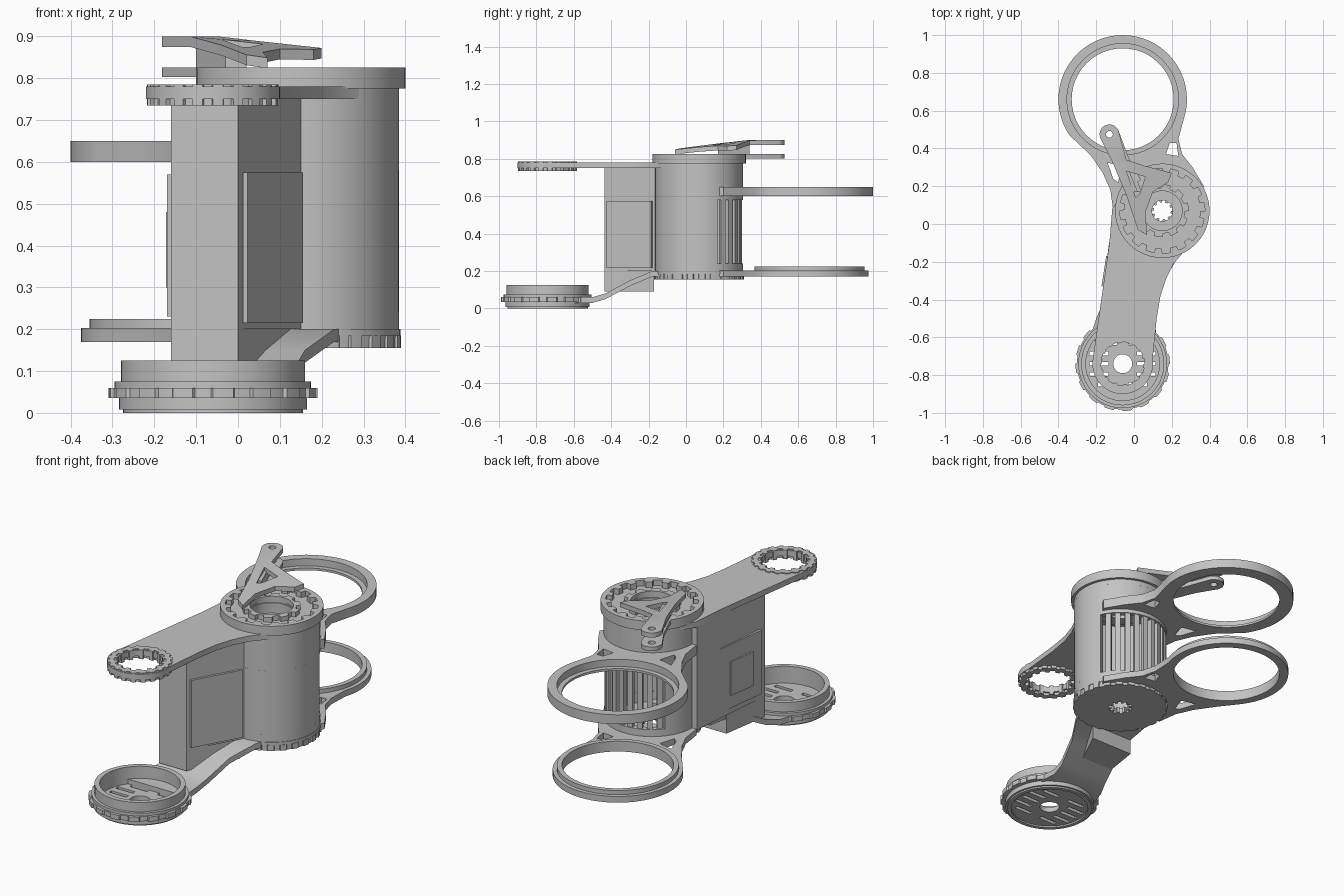
import bpy, bmesh
from math import cos, sin, radians, hypot

cube = bpy.data.objects.get("Cube")
if cube:
    bpy.data.objects.remove(cube)

grey = bpy.data.materials.new("light grey")
grey.use_nodes = True
grey.diffuse_color = (0.55, 0.55, 0.55, 1)
grey.node_tree.nodes["Principled BSDF"].inputs["Base Color"].default_value = (0.55, 0.55, 0.55, 1)

DRUM = (0.15, 0.07)
CUP = (-0.06, -0.74)
RING = (-0.06, 0.66)


def finish(name, mesh):
    ob = bpy.data.objects.new(name, mesh)
    bpy.context.collection.objects.link(ob)
    mesh.materials.clear()
    mesh.materials.append(grey)
    bpy.ops.object.select_all(action='DESELECT')
    ob.select_set(True)
    bpy.context.view_layer.objects.active = ob
    bpy.ops.object.shade_smooth_by_angle(angle=radians(30))
    return ob


def arc(c, r, a0=0, a1=360, n=48):
    full = abs(a1 - a0) == 360
    steps = n if full else n - 1
    return [(c[0] + r * cos(radians(a0 + (a1 - a0) * i / steps)),
             c[1] + r * sin(radians(a0 + (a1 - a0) * i / steps))) for i in range(n)]


def teeth(c, r, depth, count):
    pts = []
    for i in range(count):
        a = 360 * i / count
        w = 360 / count
        pts += arc(c, r, a, a + w * 0.5, 4) + arc(c, r - depth, a + w * 0.55, a + w * 0.95, 4)
    return pts


def sector(c, r0, r1, a0, a1, n=24):
    return arc(c, r1, a0, a1, n) + arc(c, r0, a1, a0, n)


def slab(name, loops, z0, z1, warp=None):
    """Extrude an outline with holes between two heights."""
    cu = bpy.data.curves.new(name, 'CURVE')
    cu.dimensions = '2D'
    cu.fill_mode = 'BOTH'
    cu.extrude = (z1 - z0) / 2
    for loop in loops:
        sp = cu.splines.new('POLY')
        sp.points.add(len(loop) - 1)
        for p, (x, y) in zip(sp.points, loop):
            p.co = (x, y, 0, 1)
        sp.use_cyclic_u = True
    tmp = bpy.data.objects.new(name, cu)
    bpy.context.collection.objects.link(tmp)
    dg = bpy.context.evaluated_depsgraph_get()
    mesh = bpy.data.meshes.new_from_object(tmp.evaluated_get(dg))
    bpy.data.objects.remove(tmp)
    for v in mesh.vertices:
        v.co.z += (z0 + z1) / 2
        if warp:
            v.co.z += warp(v.co.x, v.co.y)
    bm = bmesh.new()
    bm.from_mesh(mesh)
    bmesh.ops.remove_doubles(bm, verts=bm.verts, dist=0.0001)
    bmesh.ops.recalc_face_normals(bm, faces=bm.faces)
    bm.to_mesh(mesh)
    bm.free()
    return finish(name, mesh)


def ramp(name, sections, thick):
    """Loft a strip through (y, left, right, top) sections."""
    bm = bmesh.new()
    rows = [[bm.verts.new(p) for p in ((l, y, z - thick), (r, y, z - thick), (r, y, z), (l, y, z))]
            for y, l, r, z in sections]
    for a, b in zip(rows, rows[1:]):
        for i in range(4):
            bm.faces.new((a[i], a[(i + 1) % 4], b[(i + 1) % 4], b[i]))
    bm.faces.new(rows[0])
    bm.faces.new(rows[-1])
    bmesh.ops.recalc_face_normals(bm, faces=bm.faces)
    mesh = bpy.data.meshes.new(name)
    bm.to_mesh(mesh)
    bm.free()
    return finish(name, mesh)


def wall_plate(name, p, q, out, z0, z1):
    """Thin upright plate from p to q, pushed outward."""
    dx, dy = q[0] - p[0], q[1] - p[1]
    n = hypot(dx, dy)
    ox, oy = dy / n * out, -dx / n * out
    return slab(name, [[p, q, (q[0] + ox, q[1] + oy), (p[0] + ox, p[1] + oy)]], z0, z1)


# Drum housing: hollow shell with a slotted window at the back
slab("drum_lower_shell", [arc(DRUM, 0.235), arc(DRUM, 0.205)], 0.18, 0.24)
slab("drum_upper_shell", [arc(DRUM, 0.235), arc(DRUM, 0.205)], 0.58, 0.79)
slab("drum_wall", [sector(DRUM, 0.205, 0.235, 140, 385, 40)], 0.24, 0.58)
for i in range(9):
    a = 31 + i * 12.5
    slab("window_bar", [sector(DRUM, 0.205, 0.23, a, a + 7, 4)], 0.24, 0.58)
slab("drum_base", [teeth(DRUM, 0.24, 0.006, 24), teeth(DRUM, 0.06, 0.015, 10)], 0.155, 0.185)
slab("drum_base_band", [arc(DRUM, 0.238), arc(DRUM, 0.205)], 0.185, 0.2)

# Drum cap: recessed centre with notched rings
slab("cap_plate", [arc(DRUM, 0.25), arc(DRUM, 0.11)], 0.775, 0.795)
slab("cap_rim", [arc(DRUM, 0.25), teeth(DRUM, 0.225, 0.025, 16)], 0.795, 0.825)
slab("cap_hub", [teeth(DRUM, 0.14, 0.02, 10), arc(DRUM, 0.105)], 0.795, 0.82)
slab("recess_wall", [arc(DRUM, 0.12), arc(DRUM, 0.105)], 0.72, 0.785)
slab("recess_floor", [arc(DRUM, 0.12), arc(DRUM, 0.055)], 0.71, 0.73)

# Upper arm with a toothed ring at its end
arm = arc(CUP, 0.16, 170, 368, 32)
arm += [(0.12, -0.5), (0.14, -0.38), (0.17, -0.29), (0.21, -0.21)]
arm += arc(DRUM, 0.235, -55, 160, 32) + [(-0.115, 0.08), (-0.13, -0.1)]
slab("upper_arm", [arm, arc(CUP, 0.115), arc(DRUM, 0.12)], 0.75, 0.78)
slab("arm_end_ring", [teeth(CUP, 0.158, 0.01, 20), teeth(CUP, 0.125, 0.015, 14)], 0.735, 0.785)

# Electronics box between the drum and the arm, with side panels
slab("box", [[(-0.16, -0.435), (0.0, -0.435), (0.15, -0.165), (0.0, -0.1),
              (-0.08, 0.07), (-0.115, 0.07)]], 0.2, 0.752)
ramp("box_foot", [(-0.435, -0.16, 0.0, 0.21), (-0.17, -0.12, 0.13, 0.21)], 0.12)
wall_plate("right_panel", (0.012, -0.42), (0.145, -0.18), 0.012, 0.215, 0.575)
wall_plate("left_panel", (-0.12, -0.1), (-0.158, -0.4), 0.012, 0.23, 0.57)
wall_plate("left_panel_vent", (-0.138, -0.17), (-0.163, -0.33), 0.009, 0.3, 0.48)

# Lower arm rising from the cup to the drum
ramp("lower_arm", [(-0.62, -0.24, 0.12, 0.06), (-0.5, -0.2, 0.11, 0.06), (-0.43, -0.17, 0.12, 0.08),
                   (-0.3, -0.14, 0.16, 0.15), (-0.18, -0.12, 0.23, 0.2),
                   (-0.06, -0.1, 0.27, 0.2)], 0.03)

# Lower cup with a slotted floor
slots = []
for side in (-1, 1):
    for dy in (-0.11, -0.055, 0.0, 0.055, 0.11):
        x0 = CUP[0] + side * (0.075 if abs(dy) < 0.06 else 0.03)
        x1 = CUP[0] + side * (0.175 if abs(dy) < 0.1 else 0.13)
        y = CUP[1] + dy
        slots.append([(x0, y - 0.01), (x1, y - 0.01), (x1, y + 0.01), (x0, y + 0.01)])
slab("cup_floor", [arc(CUP, 0.225), arc(CUP, 0.05)] + slots, 0.008, 0.035)
slab("cup_foot", [arc(CUP, 0.215), arc(CUP, 0.195)], 0.0, 0.01)
slab("cup_flange", [teeth(CUP, 0.25, 0.008, 16), arc(CUP, 0.195)], 0.035, 0.06)
slab("cup_collar", [arc(CUP, 0.235), arc(CUP, 0.195)], 0.06, 0.075)
slab("cup_wall", [arc(CUP, 0.22), arc(CUP, 0.195)], 0.075, 0.125)


# Rear rings on flared brackets
def rear_ring(name, r, hole, z0, z1):
    out = arc(RING, r, -18, 214, 48)
    out += [(-0.23, 0.365), (-0.165, 0.27), (-0.125, 0.18), (-0.11, 0.07)]
    out += arc(DRUM, 0.22, 180, 25, 24)
    out += [(0.37, 0.2), (0.31, 0.3), (0.255, 0.37), (0.235, 0.45)]
    right_gap = [(0.19, 0.43), (0.225, 0.43), (0.235, 0.36), (0.17, 0.37)]
    left_gap = [(-0.14, 0.325), (-0.06, 0.305), (-0.085, 0.22), (-0.11, 0.24)]
    slab(name, [out, arc(RING, hole), right_gap, left_gap], z0, z1)


rear_ring("upper_rear_ring", 0.34, 0.295, 0.6, 0.65)
slab("upper_ring_lip", [arc(RING, 0.3), arc(RING, 0.27)], 0.6, 0.612)
rear_ring("lower_rear_ring", 0.315, 0.27, 0.17, 0.203)
slab("lower_ring_step", [arc(RING, 0.295), arc(RING, 0.27)], 0.203, 0.225)


# Sloping lever on the cap, ending in a fork
def climb(x, y):
    t = ((0.25 - x) * 0.62 + (y + 0.1) * 0.78) / 0.53
    return 0.07 * min(1, max(0, t))


TIP = (-0.13, 0.475)
lever = arc(TIP, 0.052, 25, 205, 16) + [(-0.115, 0.33), (-0.04, 0.15), (0.02, -0.03), (0.07, -0.06),
                                        (0.06, 0.06), (0.1, 0.17), (0.18, 0.22), (0.2, 0.27), (0.05, 0.31), (-0.04, 0.34)]
window = [(-0.04, 0.28), (0.06, 0.25), (0.03, 0.16), (0.01, 0.14)]
slab("lever_top", [lever, arc(TIP, 0.018, n=16), window], 0.805, 0.83, climb)
lower = arc(TIP, 0.052, 25, 205, 16) + [(-0.115, 0.35), (-0.04, 0.17), (0.04, 0.17), (-0.02, 0.33)]
slab("lever_lower_prong", [lower, arc(TIP, 0.018, n=16)], 0.803, 0.825)
slab("lever_web", [[(-0.1, 0.34), (-0.03, 0.17), (0.02, 0.17), (-0.05, 0.34)]], 0.81, 0.875)
